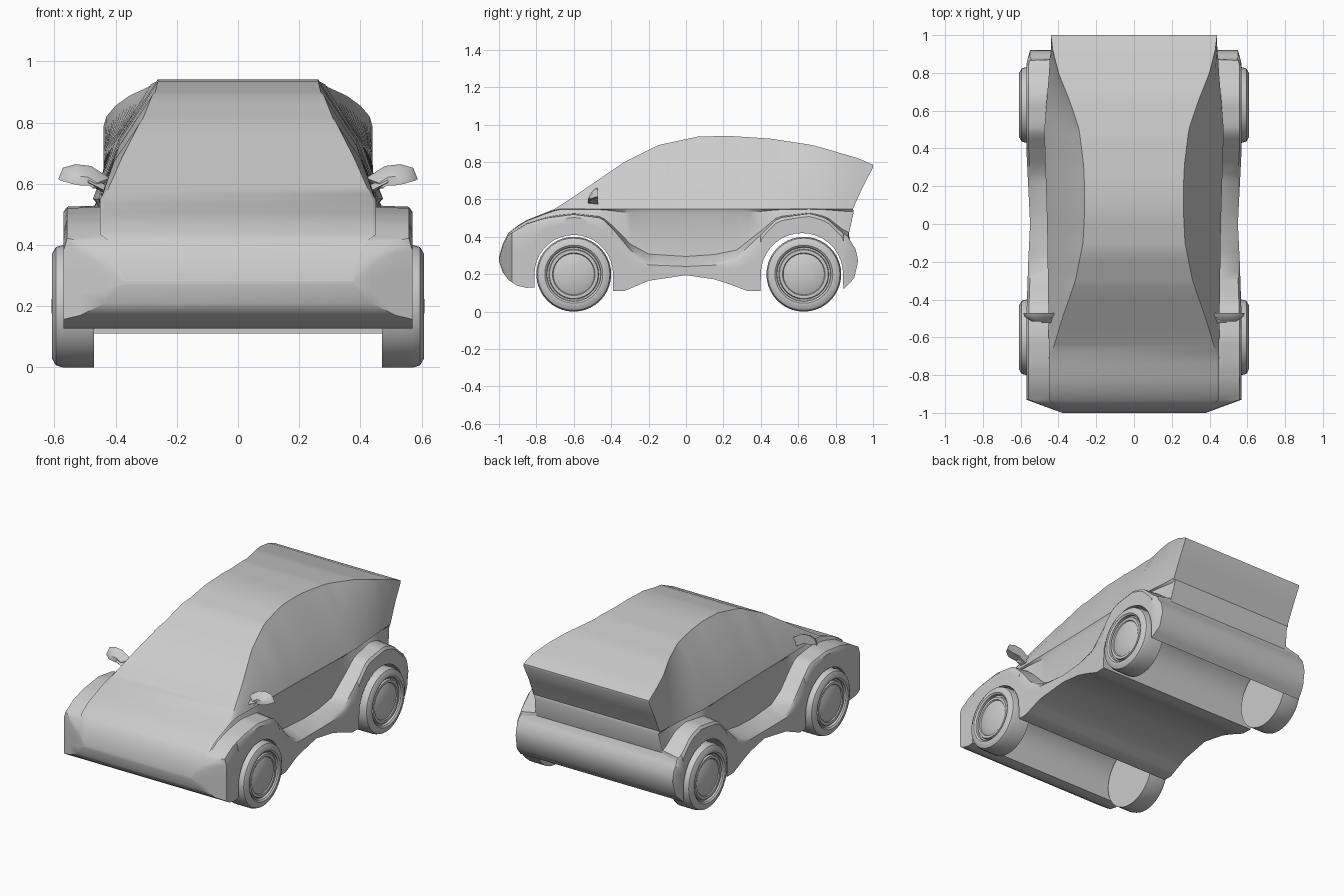
import bpy, bmesh, math
from mathutils import Vector

old = bpy.data.objects.get("Cube")
if old:
    bpy.data.objects.remove(old, do_unlink=True)

paint = bpy.data.materials.new("plain_grey")
paint.use_nodes = True
grey = (0.6, 0.6, 0.6, 1)
paint.diffuse_color = grey
paint.node_tree.nodes["Principled BSDF"].inputs["Base Color"].default_value = grey


def finish(bm, name, angle=35):
    """Turn a bmesh into a smooth shaded grey object."""
    bmesh.ops.remove_doubles(bm, verts=bm.verts, dist=0.0004)
    bmesh.ops.recalc_face_normals(bm, faces=bm.faces)
    mesh = bpy.data.meshes.new(name)
    bm.to_mesh(mesh)
    bm.free()
    mesh.materials.append(paint)
    obj = bpy.data.objects.new(name, mesh)
    bpy.context.collection.objects.link(obj)
    bpy.ops.object.select_all(action='DESELECT')
    obj.select_set(True)
    bpy.context.view_layer.objects.active = obj
    bpy.ops.object.shade_smooth_by_angle(angle=math.radians(angle))
    return obj


def curve(*points):
    """Piecewise linear function through the given points."""
    def value(at):
        if at <= points[0][0]:
            return points[0][1]
        for (a, u), (b, v) in zip(points, points[1:]):
            if at <= b:
                return u + (v - u) * (at - a) / (b - a)
        return points[-1][1]
    return value


def mix(a, b, t):
    return a + (b - a) * t


def loft(bm, rings):
    """Skin closed rings of equal length."""
    loops = [[bm.verts.new(p) for p in ring] for ring in rings]
    for r, s in zip(loops, loops[1:]):
        n = len(r)
        for i in range(n):
            j = (i + 1) % n
            bm.faces.new((r[i], r[j], s[j], s[i]))
    return loops


# Body guide curves along the length
roof = curve((-1, .29), (-.98, .36), (-.95, .42), (-.9, .46), (-.85, .49), (-.7, .55),
             (-.6, .615), (-.33, .8), (-.15, .89), (.06, .935), (.22, .94),
             (.45, .925), (.68, .89), (.92, .82), (1, .785))
roof_x = curve((-1, .37), (-.93, .44), (-.7, .44), (-.5, .38), (-.3, .31), (-.1, .27),
               (.1, .26), (.3, .265), (.5, .29), (.65, .34), (.8, .4), (.92, .43), (1, .44))
belt_x = curve((-1, .375), (-.93, .45), (-.7, .45), (0, .46), (.5, .475), (.8, .45), (1, .44))
crest = curve((-.95, .41), (-.85, .47), (-.75, .5), (-.6, .52), (-.45, .5), (-.37, .42),
              (-.3, .33), (-.2, .265), (0, .25), (.15, .262), (.27, .29), (.4, .41),
              (.49, .5), (.66, .525), (.75, .5), (.85, .41), (.92, .38))
outer_x = curve((-1, .38), (-.93, .57), (-.5, .57), (-.2, .56), (0, .55), (.2, .56),
                (.4, .57), (.85, .57), (.92, .55))
floor = curve((-1, .27), (-.98, .21), (-.95, .17), (-.88, .125), (-.81, .13), (-.8, .11),
              (-.33, .11), (-.2, .165), (0, .195), (.17, .17), (.33, .11), (.8, .11),
              (.845, .12), (.9, .18), (.92, .27))
tail = curve((.12, .845), (.18, .9), (.27, .92), (.33, .91), (.4, .865),
             (.5, .905), (.56, .89), (.77, 1))

# Wheel arches as centre and radius along the length
arches = ((-.6, .21), (.62, .22))


def section(y, bottom):
    """One side of the cross-section, from roof edge down to floor edge."""
    top, rx, bx, ox = roof(y), roof_x(y), belt_x(y), outer_x(y)
    rim = min(crest(y), top - .008)
    belt = min(.55, mix(rim, top, .85))
    rows = [(rx, top),
            (mix(rx, bx, .07), mix(top, belt, .06)),
            (mix(rx, bx, .62), mix(top, belt, .5)),
            (bx, belt),
            (bx - .012, mix(rim, belt, .9)),
            (bx, mix(rim, belt, .15)),
            (ox - .012, rim)]
    rows += [(ox, mix(rim, bottom, t)) for t in (.15, .4, .7, 1)]
    return [Vector((x, min(y, tail(z)), z)) for x, z in rows]


# Stations: plain ones outside the arches, dense ones inside
plain = [-1, -.98, -.95, -.93, -.9, -.85, -.33, -.3, -.25, -.2, -.15, -.1, 0, .06, .15,
         .22, .27, .33, .87, .9, .92, 1]
stations = [(y, floor(y)) for y in plain]
steps = 18
for mid, r in arches:
    for side in (-1, 1):
        edge = mid + side * (r + .001)
        stations.append((edge, floor(edge)))
    for i in range(steps + 1):
        a = math.pi * i / steps
        stations.append((mid - r * math.cos(a), .2 + r * math.sin(a)))
stations.sort()

bm = bmesh.new()
rings = []
for y, bottom in stations:
    half = section(y, bottom)
    rings.append(half + [Vector((-p.x, p.y, p.z)) for p in reversed(half)])
loops = loft(bm, rings)
for ring in (loops[0], loops[-1]):
    n = len(ring)
    for i in range(n // 2 - 1):
        bm.faces.new((ring[i], ring[i + 1], ring[n - 2 - i], ring[n - 1 - i]))
finish(bm, "body")


# Wheels: tyre, groove and domed hub turned about the axle
wheel_profile = [(.47, 0), (.47, .2), (.572, .2), (.595, .193), (.608, .17), (.608, .155),
                 (.6, .145), (.585, .143), (.585, .134), (.598, .13), (.598, .114),
                 (.592, .11), (.601, .085), (.607, .045), (.61, 0)]


def wheel(name, side, y):
    bm = bmesh.new()
    count = 40
    turned = []
    for x, r in wheel_profile:
        ring = []
        for i in range(count):
            a = math.tau * i / count
            ring.append((side * x, y + r * math.cos(a), .2 + r * math.sin(a)))
        turned.append(ring)
    loft(bm, turned)
    finish(bm, name)


# Leaf shaped door mirrors with a short stalk
leaf = [(.42, .62), (.45, .585), (.47, .602), (.535, .605), (.587, .615),
        (.572, .652), (.53, .664), (.48, .658)]


def door_mirror(name, side):
    bm = bmesh.new()
    rings = []
    for y, scale, drop in ((-.47, 1, 0), (-.49, .92, .005), (-.515, .5, .02)):
        rings.append([(side * mix(.5, x, scale), y, mix(.625, z, scale) - drop)
                      for x, z in leaf])
    loops = loft(bm, rings)
    bm.faces.new(loops[0])
    bm.faces.new(loops[-1])
    finish(bm, name)
    # Stalk reaching into the door
    bm = bmesh.new()
    rings = [[(side * x, y, z + dz) for y, dz in
              ((-.525, 0), (-.47, -.008), (-.47, .015), (-.5, .02))]
             for x, z in ((.43, .575), (.49, .605))]
    for ring in loft(bm, rings):
        bm.faces.new(ring)
    finish(bm, name + "_stalk")


for side, label in ((1, "left"), (-1, "right")):
    wheel("front_wheel_" + label, side, -.6)
    wheel("rear_wheel_" + label, side, .63)
    door_mirror("door_mirror_" + label, side)
